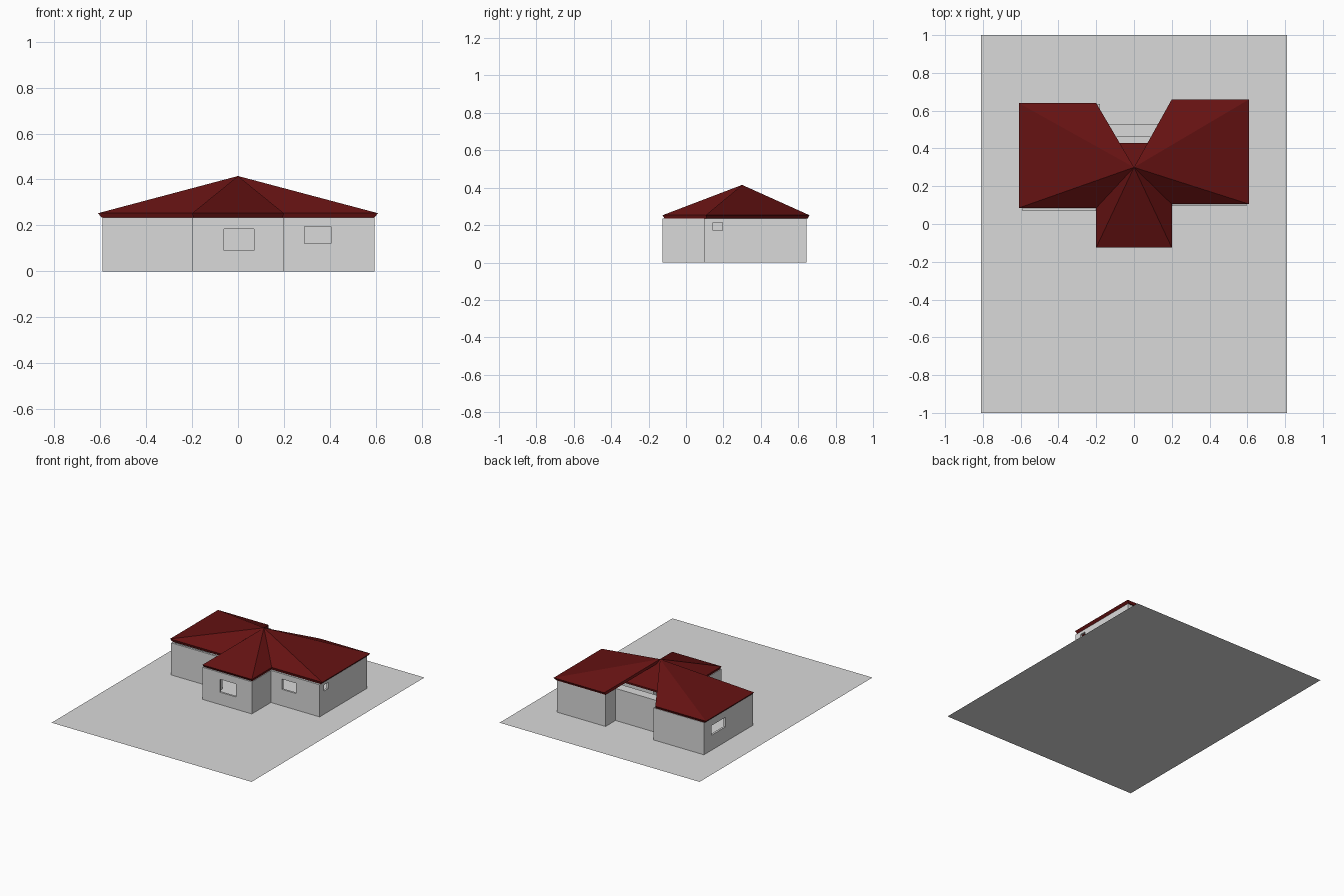
import bpy, bmesh
from mathutils import Vector

cube = bpy.data.objects.get("Cube")
if cube:
    bpy.data.objects.remove(cube, do_unlink=True)


def material(name, rgb):
    m = bpy.data.materials.new(name)
    m.use_nodes = True
    m.diffuse_color = (*rgb, 1)
    m.node_tree.nodes["Principled BSDF"].inputs["Base Color"].default_value = (*rgb, 1)
    return m


GREY = material("pale grey", (0.7, 0.7, 0.7))
RED = material("dark red", (0.13, 0.006, 0.006))


def finish(name, bm, mat):
    bmesh.ops.recalc_face_normals(bm, faces=bm.faces[:])
    me = bpy.data.meshes.new(name)
    bm.to_mesh(me)
    bm.free()
    me.materials.append(mat)
    ob = bpy.data.objects.new(name, me)
    bpy.context.collection.objects.link(ob)
    return ob


def box(name, lo, hi, mat):
    bm = bmesh.new()
    bmesh.ops.create_cube(bm, size=1)
    lo, hi = Vector(lo), Vector(hi)
    for v in bm.verts:
        v.co = (lo + hi) / 2 + v.co * (hi - lo)
    return finish(name, bm, mat)


def apply_modifiers(ob):
    bpy.context.view_layer.objects.active = ob
    for m in list(ob.modifiers):
        bpy.ops.object.modifier_apply(modifier=m.name)


# Ground sheet
bm = bmesh.new()
bm.faces.new([bm.verts.new(p) for p in
              ((-0.81, -1, 0), (0.81, -1, 0), (0.81, 1, 0), (-0.81, 1, 0))])
finish("ground", bm, GREY)

# Outer walls: footprint raised to eave height and thickened inward
WALL_TOP = 0.235
footprint = [(-0.59, 0.07), (-0.2, 0.07), (-0.2, -0.125), (0.2, -0.125),
             (0.2, 0.095), (0.595, 0.095), (0.595, 0.645), (0.2, 0.645),
             (0.2, 0.53), (-0.18, 0.53), (-0.18, 0.635), (-0.59, 0.635)]
bm = bmesh.new()
low = [bm.verts.new((x, y, 0)) for x, y in footprint]
high = [bm.verts.new((x, y, WALL_TOP)) for x, y in footprint]
for i in range(len(low)):
    j = (i + 1) % len(low)
    bm.faces.new((low[i], low[j], high[j], high[i]))
walls = finish("walls", bm, GREY)
solid = walls.modifiers.new("thickness", 'SOLIDIFY')
solid.thickness = 0.015
solid.offset = -1
solid.use_even_offset = True

# Window openings
openings = [((-0.06, -0.2, 0.09), (0.07, -0.05, 0.185)),
            ((0.29, 0.05, 0.12), (0.405, 0.15, 0.195)),
            ((0.55, 0.145, 0.17), (0.65, 0.195, 0.215)),
            ((-0.65, 0.385, 0.11), (-0.55, 0.545, 0.18))]
cutters = []
for lo, hi in openings:
    c = box("window_cutter", lo, hi, GREY)
    c.hide_render = True
    cut = walls.modifiers.new("window", 'BOOLEAN')
    cut.operation = 'DIFFERENCE'
    cut.solver = 'EXACT'
    cut.object = c
    cutters.append(c)
apply_modifiers(walls)
for c in cutters:
    bpy.data.objects.remove(c, do_unlink=True)

# Ledge on top of the recessed back wall
box("back_ledge", (-0.18, 0.46, 0.22), (0.2, 0.528, WALL_TOP), GREY)

# Main roof: hips fan out from one peak, open at the back between the wings
PEAK = Vector((0, 0.3, 0.415))
eave = [(0.2, 0.66), (0.61, 0.66), (0.61, 0.105), (0.2, 0.105),
        (0.2, -0.125), (-0.2, -0.125), (-0.2, 0.085), (-0.61, 0.085),
        (-0.61, 0.64), (-0.2, 0.64)]
bm = bmesh.new()
top = bm.verts.new(PEAK)
under = bm.verts.new(PEAK - Vector((0, 0, 0.02)))
rim = [bm.verts.new((x, y, 0.253)) for x, y in eave]
base = []
for x, y in eave:
    p = PEAK.lerp(Vector((x, y, 0)), 0.975)
    base.append(bm.verts.new((p.x, p.y, WALL_TOP)))
for i in range(len(eave) - 1):
    bm.faces.new((top, rim[i], rim[i + 1]))
    bm.faces.new((rim[i], base[i], base[i + 1], rim[i + 1]))
    bm.faces.new((under, base[i + 1], base[i]))
for k in (0, -1):
    bm.faces.new((top, rim[k], base[k], under))
finish("main_roof", bm, RED)

# Short steep roof slope over the recess
bm = bmesh.new()
drop = Vector((0, 0, 0.012))
pts = [PEAK - drop / 4, Vector((0.2, 0.43, 0.25)), Vector((-0.2, 0.43, 0.25))]
a = [bm.verts.new(p) for p in pts]
b = [bm.verts.new(p - drop) for p in pts]
bm.faces.new(a)
bm.faces.new(b[::-1])
for i in range(3):
    j = (i + 1) % 3
    bm.faces.new((a[i], b[i], b[j], a[j]))
finish("back_roof_slope", bm, RED)
